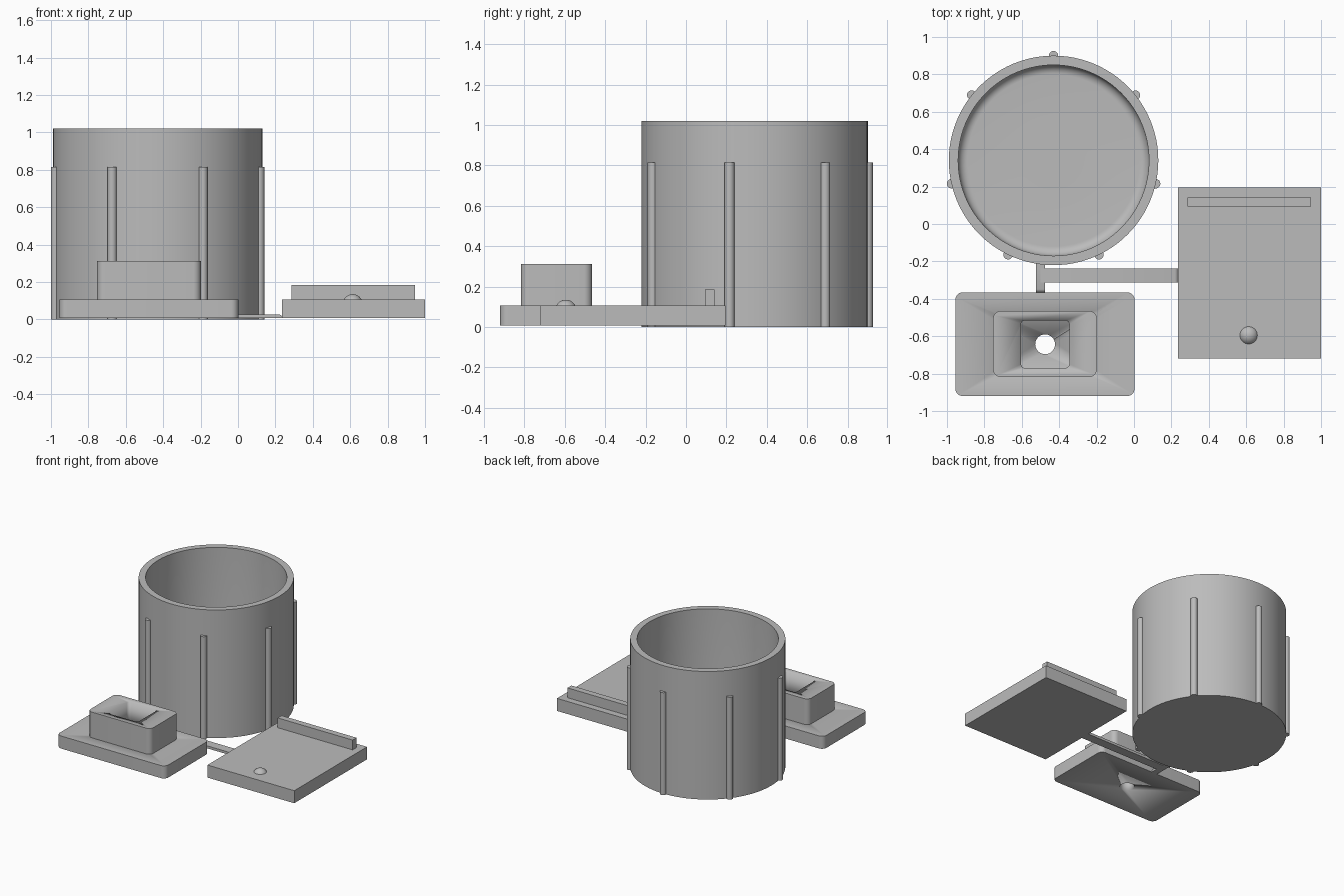
import bpy, bmesh, math
from mathutils import Matrix, Vector

if "Cube" in bpy.data.objects:
    bpy.data.objects.remove(bpy.data.objects["Cube"], do_unlink=True)

grey = bpy.data.materials.new("plain grey")
grey.use_nodes = True
GREY = (0.5, 0.5, 0.5, 1)
grey.diffuse_color = GREY
grey.node_tree.nodes["Principled BSDF"].inputs["Base Color"].default_value = GREY


def finish(name, bm, smooth=True):
    bmesh.ops.recalc_face_normals(bm, faces=bm.faces)
    mesh = bpy.data.meshes.new(name)
    bm.to_mesh(mesh)
    bm.free()
    mesh.materials.append(grey)
    obj = bpy.data.objects.new(name, mesh)
    bpy.context.collection.objects.link(obj)
    if smooth:
        bpy.ops.object.select_all(action="DESELECT")
        obj.select_set(True)
        bpy.context.view_layer.objects.active = obj
        bpy.ops.object.shade_smooth_by_angle(angle=math.radians(35))
    return obj


def prism(name, points, direction):
    """Extrude a closed outline of 3D points along a direction."""
    bm = bmesh.new()
    face = bm.faces.new([bm.verts.new(p) for p in points])
    top = bmesh.ops.extrude_face_region(bm, geom=[face])["geom"]
    bmesh.ops.translate(bm, vec=direction,
                        verts=[v for v in top if isinstance(v, bmesh.types.BMVert)])
    return finish(name, bm)


def slab(name, x0, x1, y0, y1, z0, z1, r=0.0, steps=8):
    """Upright block with optionally rounded vertical corners."""
    if r == 0:
        pts = [(x0, y0, z0), (x1, y0, z0), (x1, y1, z0), (x0, y1, z0)]
    else:
        pts = []
        centres = [(x1 - r, y1 - r), (x0 + r, y1 - r), (x0 + r, y0 + r), (x1 - r, y0 + r)]
        for i, (cx, cy) in enumerate(centres):
            for k in range(steps + 1):
                a = math.pi / 2 * (i + k / steps)
                pts.append((cx + r * math.cos(a), cy + r * math.sin(a), z0))
    return prism(name, pts, (0, 0, z1 - z0))


def rod(name, x, y, r, z0, z1, segments=32):
    bm = bmesh.new()
    bmesh.ops.create_cone(bm, cap_ends=True, segments=segments, radius1=r, radius2=r,
                          depth=z1 - z0, matrix=Matrix.Translation((x, y, (z0 + z1) / 2)))
    return finish(name, bm)


def cut(obj, cutter):
    mod = obj.modifiers.new("cut", "BOOLEAN")
    mod.operation = "DIFFERENCE"
    mod.solver = "EXACT"
    mod.object = cutter
    bpy.context.view_layer.objects.active = obj
    bpy.ops.object.modifier_apply(modifier=mod.name)
    bpy.data.objects.remove(cutter, do_unlink=True)


# Cup: a revolved wall with a filleted floor and a shallow raised centre disc
CUP = Vector((-0.43, 0.34, 0))
R, INNER, FLOOR, FILLET = 0.56, 0.51, 0.05, 0.05
profile = [(0, 0), (R, 0), (R, 1.02), (INNER, 1.02)]
for k in range(9):
    a = math.pi / 2 * k / 8
    profile.append((INNER - FILLET + FILLET * math.cos(a),
                    FLOOR + FILLET - FILLET * math.sin(a)))
profile += [(0.155, FLOOR), (0.155, FLOOR + 0.006), (0, FLOOR + 0.006)]
bm = bmesh.new()
verts = [bm.verts.new(CUP + Vector((r, 0, z))) for r, z in profile]
edges = [bm.edges.new(pair) for pair in zip(verts, verts[1:])]
bmesh.ops.spin(bm, geom=verts + edges, cent=CUP, axis=(0, 0, 1),
               angle=math.tau, steps=96, use_duplicate=False)
bmesh.ops.remove_doubles(bm, verts=bm.verts, dist=0.0001)
finish("cup", bm)

# Seven grip ribs around the cup
for i in range(7):
    a = math.pi / 2 + math.tau * i / 7
    rod(f"cup_rib_{i + 1}", CUP.x + R * math.cos(a), CUP.y + R * math.sin(a),
        0.025, 0, 0.815, 24)

# Base plate with a socket block and a through hole
HOLE = (-0.475, -0.643)
base = slab("base_plate", -0.955, 0.003, -0.92, -0.365, 0.007, 0.107, 0.04)
cut(base, rod("hole_cutter", *HOLE, 0.053, -0.1, 0.2, 48))
block = slab("socket_block", -0.753, -0.199, -0.818, -0.465, 0.1, 0.312, 0.04)
cut(block, slab("socket_cutter", -0.604, -0.346, -0.77, -0.515, 0, 0.5, 0.022))

# Lid panel with a raised bar and a dome
slab("lid_panel", 0.235, 1.0, -0.72, 0.195, 0.007, 0.107)
slab("lid_bar", 0.285, 0.945, 0.093, 0.142, 0.1, 0.185)
bm = bmesh.new()
bmesh.ops.create_uvsphere(bm, u_segments=32, v_segments=16, radius=0.053,
                          matrix=Matrix.Translation((0.613, -0.595, 0.082)))
finish("lid_dome", bm)

# Thin runners joining the parts, each rounded down at its plate end
side = [(0, 0.007), (0, 0.012), (0.004, 0.018), (0.01, 0.024), (0.018, 0.027)]
prism("long_runner",
      [(0.237 - d, -0.312, z) for d, z in side]
      + [(-0.5, -0.312, 0.027), (-0.5, -0.312, 0.007)], (0, 0.074, 0))
prism("short_runner",
      [(-0.525, -0.367 + d, z) for d, z in side]
      + [(-0.525, -0.18, 0.027), (-0.525, -0.18, 0.007)], (0.05, 0, 0))
